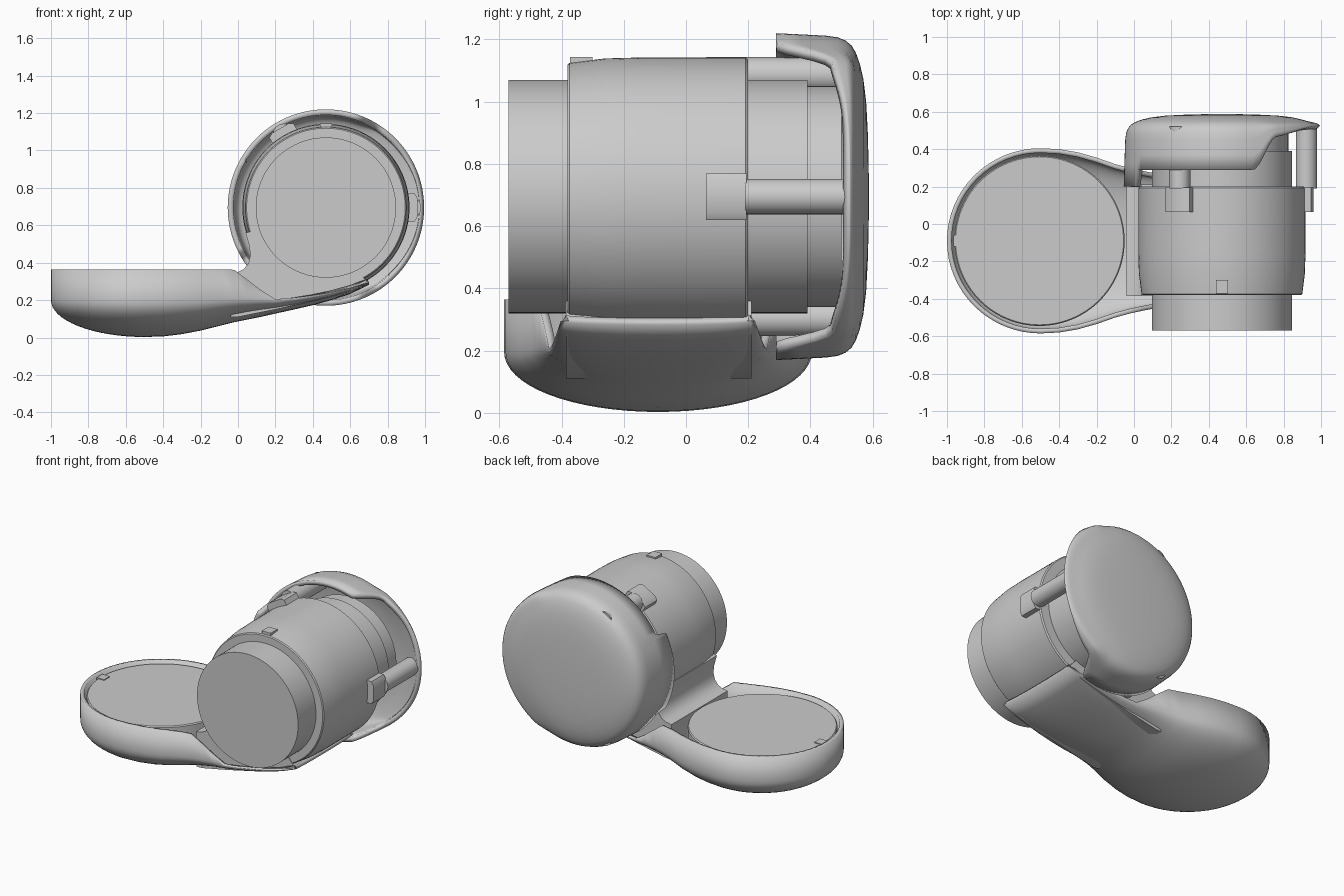
import bpy, bmesh
from math import sin, cos, pi, sqrt, radians

if "Cube" in bpy.data.objects:
    bpy.data.objects.remove(bpy.data.objects["Cube"])

CX, CZ = 0.47, 0.695      # axis of the horizontal barrel
DX, DY = -0.505, -0.09    # centre of the dish


def finish(name, bm, wall=0, angle=35):
    bmesh.ops.remove_doubles(bm, verts=bm.verts, dist=1e-4)
    bmesh.ops.recalc_face_normals(bm, faces=bm.faces)
    me = bpy.data.meshes.new(name)
    bm.to_mesh(me)
    bm.free()
    ob = bpy.data.objects.new(name, me)
    bpy.context.collection.objects.link(ob)
    if wall:
        m = ob.modifiers.new("wall", 'SOLIDIFY')
        m.thickness, m.offset = wall, -1
    bpy.ops.object.select_all(action='DESELECT')
    ob.select_set(True)
    bpy.context.view_layer.objects.active = ob
    bpy.ops.object.shade_smooth_by_angle(angle=radians(angle))
    return ob


def loft(name, rows, closed=False, flip=False, wall=0):
    bm = bmesh.new()
    vs = [[bm.verts.new(p) for p in r] for r in rows]
    n = len(rows[0])
    for a, b in zip(vs, vs[1:]):
        for i in range(n if closed else n - 1):
            j = (i + 1) % n
            bm.faces.new((a[i], a[j], b[j], b[i]))
    return finish(name, bm, wall)


def lathe_y(name, profile, cx=CX, cz=CZ, n=96):
    rows = [[(cx + r * cos(2 * pi * i / n), y, cz + r * sin(2 * pi * i / n))
             for i in range(n)] for r, y in profile]
    return loft(name, rows, closed=True)


def lathe_z(name, profile, n=96):
    rows = [[(DX + r * cos(2 * pi * i / n), DY + r * sin(2 * pi * i / n), z)
             for i in range(n)] for r, z in profile]
    return loft(name, rows, closed=True)


def prism_y(name, pts, y0, y1):
    bm = bmesh.new()
    f = bm.faces.new([bm.verts.new((x, y0, z)) for x, z in pts])
    ext = bmesh.ops.extrude_face_region(bm, geom=[f])
    for v in ext["geom"]:
        if isinstance(v, bmesh.types.BMVert):
            v.co.y = y1
    return finish(name, bm)


def smooth(t):
    t = max(0, min(1, t))
    return t * t * (3 - 2 * t)


# Scoop: round dish whose tail tapers under the barrel
# stations: x, half width, rim z, shoulder z, bottom z
st = []
for k in range(17):
    c = cos(pi / 2 * k / 16)
    s = sqrt(1 - c * c)
    st.append((-0.5 - 0.5 * c, 0.495 * s, 0.365, 0.2, 0.2 - 0.197 * s))
st += [(-0.4, .49, .365, .2, .006), (-0.3, .473, .365, .2, .018),
       (-0.2, .445, .365, .2, .037), (-0.1, .41, .365, .205, .062),
       (-0.02, .388, .362, .21, .082), (0.05, .373, .31, .21, .096),
       (0.12, .36, .255, .207, .11), (0.2, .35, .205, .2, .128),
       (0.3, .343, .213, .208, .15), (0.4, .337, .226, .222, .173),
       (0.5, .33, .243, .24, .2), (0.6, .322, .266, .264, .233),
       (0.7, .312, .296, .294, .282)]
rows = []
for x, w, zt, zs, zb in st:
    row = [(x, DY - w, zt)]
    for i in range(33):
        t = pi * i / 32
        row.append((x, DY - w * cos(t), zs - (zs - zb) * sin(t) ** 0.95))
    row.append((x, DY + w, zt))
    rows.append(row)
loft("scoop_shell", rows, wall=0.025)

# Round insert in the dish, with its little tab
lathe_z("dish_insert", [(0, .1), (.36, .1), (.455, .2), (.455, .345), (.449, .352), (0, .352)])
prism_y("dish_tab", [(-.965, .33), (-.91, .33), (-.91, .358), (-.965, .358)], -.12, -.06)

# Neck saddle joining the scoop to the barrel
prism_y("neck", [(-.04, .345), (.0, .35), (.03, .365), (.055, .395), (.066, .44),
                 (.06, .49), (.04, .56), (.2, .6), (.6, .4), (.69, .3), (.6, .25), (.5, .22),
                 (.4, .195), (.2, .15), (.0, .11), (-.04, .11)], -.385, .21)

# Barrel sleeve and inner core
lathe_y("barrel_sleeve", [(0, -.38), (.424, -.38), (.43, -.374), (.444, -.26),
                          (.447, -.15), (.447, .192), (.44, .2), (0, .2)])
lathe_y("barrel_core", [(0, -.57), (.375, -.57), (.375, .39), (.355, .39), (.355, .5), (0, .5)])

# Index key at the front of the barrel
prism_y("barrel_key", [(CX - .032, 1.09), (CX + .032, 1.09), (CX + .032, 1.143),
                       (CX - .032, 1.143)], -.372, -.3)

# Three posts with clamp blocks around the barrel
for k in range(3):
    a = 2 * pi * k / 3
    ca, sa = cos(a), sin(a)
    lathe_y(f"post_{k}", [(0, .19), (.057, .19), (.057, .52), (0, .52)],
            CX + .452 * ca, CZ + .452 * sa, 32)
    pts = [(.40, -.075), (.475, -.075), (.489, -.05), (.489, .05), (.475, .075), (.40, .075)]
    prism_y(f"clamp_{k}", [(CX + r * ca - t * sa, CZ + r * sa + t * ca) for r, t in pts],
            .065, .195)

# Rear cap: domed shell cut away on the right, longer skirt on the left
R, N = 0.525, 128
dome = [(0, .588), (.2, .587), (.4, .584), (.58, .579), (.72, .57), (.81, .559)]
edge_full = [(.88, .546), (.925, .532), (.955, .513), (.975, .488), (.985, .45)]
edge_cut = [(.88, .549), (.925, .544), (.955, .54), (.975, .536), (.985, .533)]
rows = []
for i in range(N + 1):
    c, s = cos(2 * pi * i / N), sin(2 * pi * i / N)
    b = .75 * smooth((c - .32) / .24) + .25 * smooth((c - .5) / .5)
    rim = .2 if c < -.87 else .29
    prof = dome + [(f[0], f[1] + (g[1] - f[1]) * b) for f, g in zip(edge_full, edge_cut)]
    y_end = rim + (.525 - rim) * b
    prof += [(.993, (prof[-1][1] + y_end) / 2), (1, y_end)]
    rows.append([(CX + R * r * c, y, CZ + R * r * s) for r, y in prof])
loft("rear_cap", rows, wall=0.03)
